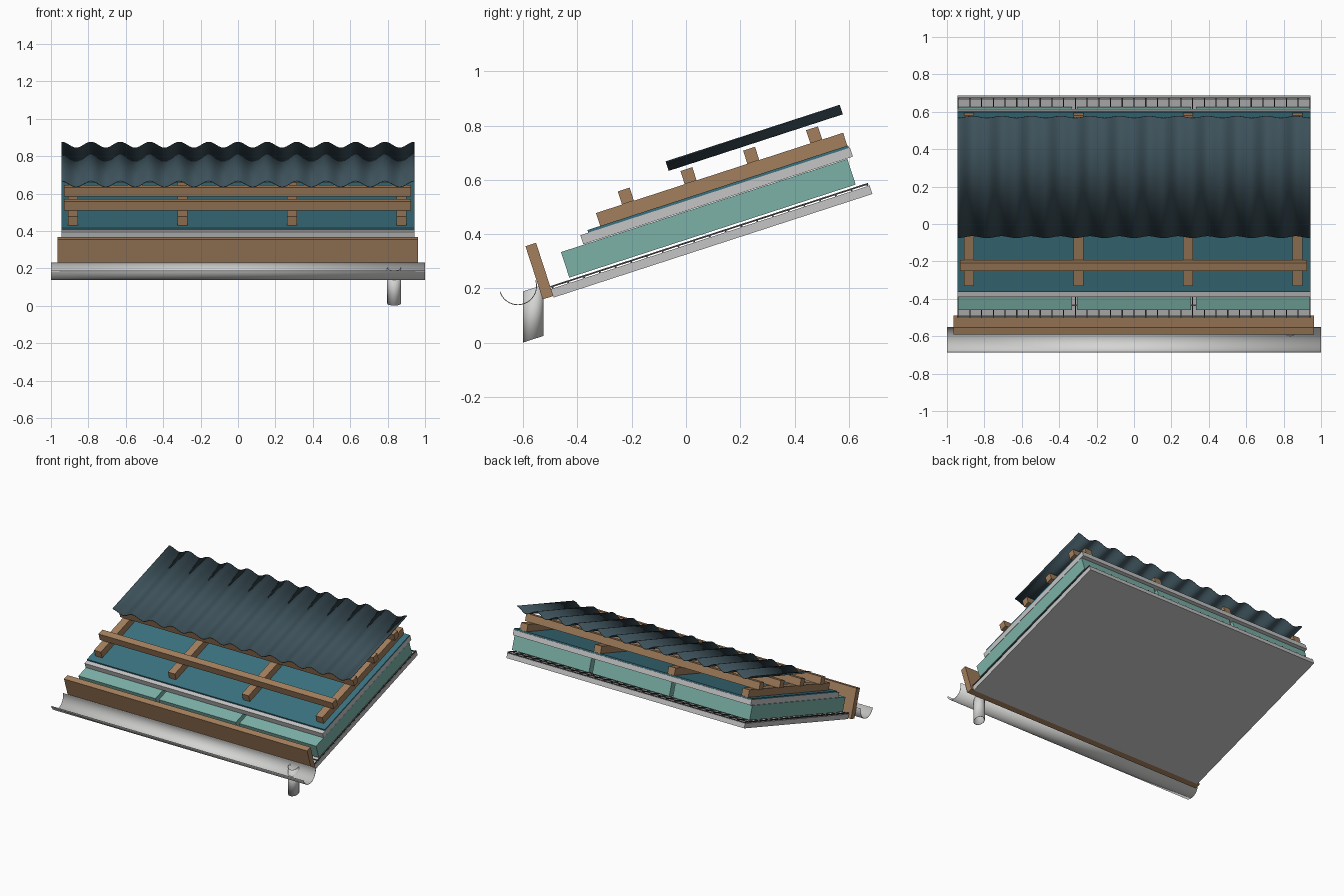
import bpy, bmesh, math
from mathutils import Matrix, Vector

if "Cube" in bpy.data.objects:
    bpy.data.objects.remove(bpy.data.objects["Cube"])

PITCH = math.radians(18)


def material(name, rgb):
    m = bpy.data.materials.new(name)
    m.diffuse_color = (*rgb, 1)
    m.use_nodes = True
    m.node_tree.nodes["Principled BSDF"].inputs["Base Color"].default_value = m.diffuse_color
    return m


GREY = material("board grey", (0.56, 0.56, 0.56))
METAL = material("pale metal", (0.66, 0.66, 0.65))
TEAL = material("insulation teal", (0.20, 0.44, 0.39))
BLUE = material("membrane blue", (0.045, 0.17, 0.22))
WOOD = material("timber brown", (0.37, 0.215, 0.11))
SLATE = material("sheet slate", (0.045, 0.08, 0.10))
WIRE = material("wire dark", (0.06, 0.06, 0.06))


def add_object(name, bm, mat, pitched=True, smooth=False):
    mesh = bpy.data.meshes.new(name)
    bmesh.ops.recalc_face_normals(bm, faces=bm.faces)
    bm.to_mesh(mesh)
    bm.free()
    mesh.materials.append(mat)
    ob = bpy.data.objects.new(name, mesh)
    bpy.context.collection.objects.link(ob)
    if pitched:
        ob.rotation_euler.x = PITCH
    if smooth:
        for p in mesh.polygons:
            p.use_smooth = True
    return ob


def box(bm, x, u, w):
    """Box from ranges across the roof, up the slope and normal to it."""
    mid = Vector([(a + b) / 2 for a, b in (x, u, w)])
    size = [b - a for a, b in (x, u, w)]
    bmesh.ops.create_cube(bm, size=1, matrix=Matrix.Translation(mid) @ Matrix.Diagonal((*size, 1)))


def boxes(name, mat, ranges):
    bm = bmesh.new()
    for r in ranges:
        box(bm, *r)
    return add_object(name, bm, mat)


def extruded(name, mat, profile, offset, thickness, pitched):
    """Thin sheet made by sweeping an open profile along an offset."""
    bm = bmesh.new()
    a = [bm.verts.new(p) for p in profile]
    b = [bm.verts.new(Vector(p) + Vector(offset)) for p in profile]
    for i in range(len(a) - 1):
        bm.faces.new((a[i], a[i + 1], b[i + 1], b[i]))
    ob = add_object(name, bm, mat, pitched, True)
    mod = ob.modifiers.new("thickness", "SOLIDIFY")
    mod.thickness = thickness
    mod.offset = 0
    return ob


# Ceiling board with a wire mesh on top
X = (-0.943, 0.943)
boxes("ceiling_board", GREY, [(X, (-0.412, 0.823), (0.309, 0.342))])
boxes("mesh_wires_along_slope", WIRE,
      [((x - 0.003, x + 0.003), (-0.411, 0.82), (0.347, 0.353))
       for x in [-0.94 + 1.88 * i / 30 for i in range(31)]])
boxes("mesh_wires_across", WIRE,
      [(X, (u - 0.003, u + 0.003), (0.341, 0.347))
       for u in [-0.405 + 0.061 * i for i in range(21)]])

# Three insulation panels with narrow gaps
boxes("insulation_panels", TEAL,
      [((c - 0.305, c + 0.305), (-0.335, 0.775), (0.361, 0.46)) for c in (-0.637, 0, 0.637)])

# Roof deck and membrane
boxes("roof_deck", GREY, [(X, (-0.248, 0.797), (0.462, 0.497))])
boxes("membrane", BLUE, [(X, (-0.217, 0.793), (0.497, 0.507))])

# Timber rafters and cross battens
boxes("rafters", WOOD,
      [((c - 0.027, c + 0.027), (-0.168, 0.79), (0.507, 0.557))
       for c in (-0.882, -0.296, 0.289, 0.874)])
boxes("battens", WOOD,
      [((-0.93, 0.925), (u - 0.023, u + 0.023), (0.557, 0.608))
       for u in (-0.044, 0.199, 0.442, 0.686)])

# Fascia board at the eaves
boxes("fascia_board", WOOD, [((-0.965, 0.962), (-0.453, -0.412), (0.315, 0.521))])

# Corrugated roof sheet with twelve waves
N = 144
wave = [(-0.943 + 1.886 * i / N, 0.135, 0.6405 + 0.0165 * math.cos(24 * math.pi * i / N))
        for i in range(N + 1)]
extruded("corrugated_sheet", SLATE, wave, (0, 0.675, 0), 0.004, True)

# Half-round gutter, tilted with the roof
arc = []
for i in range(33):
    a = math.pi + PITCH + math.pi * i / 32
    arc.append((-1, -0.62 + 0.069 * math.cos(a), 0.209 + 0.069 * math.sin(a)))
extruded("gutter", METAL, arc, (2, 0, 0), 0.003, False)

# Downpipe with ends cut parallel to the roof
ring = []
for i in range(33):
    a = 2 * math.pi * i / 32
    y = 0.036 * math.sin(a)
    ring.append((0.835 + 0.036 * math.cos(a), -0.563 + y, 0.013 + y * math.tan(PITCH)))
pipe = extruded("downpipe", METAL, ring, (0, 0, 0.188), 0.003, False)
weld = pipe.modifiers.new("seam", "WELD")
weld.merge_threshold = 0.0003
pipe.modifiers.move(1, 0)
for ob in bpy.data.objects:
    if ob.name in ("gutter", "downpipe", "corrugated_sheet"):
        bpy.context.view_layer.objects.active = ob
        ob.select_set(True)
bpy.ops.object.shade_smooth_by_angle(angle=math.radians(40))
